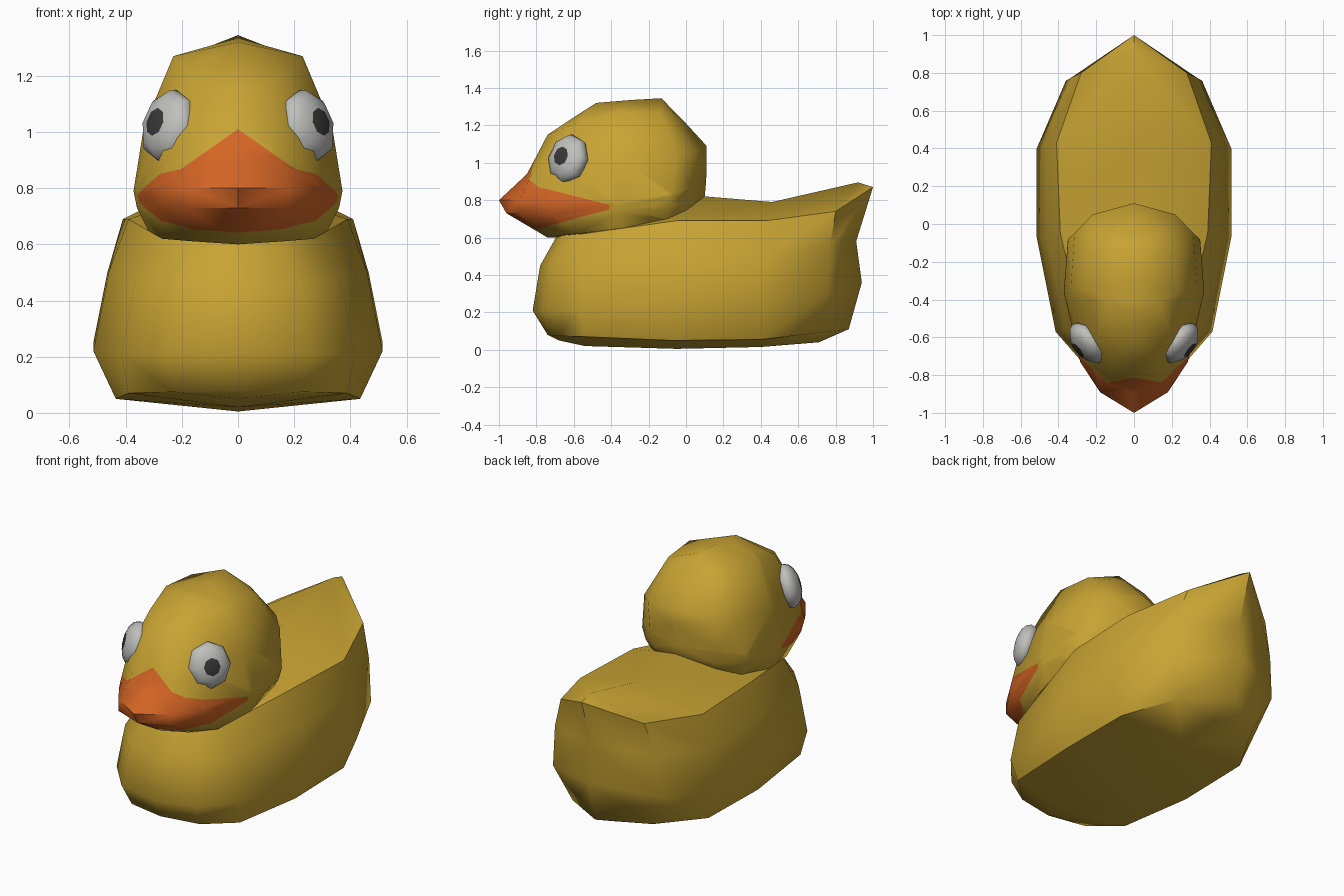
import bpy, bmesh, math
from mathutils import Matrix, Vector

if "Cube" in bpy.data.objects:
    bpy.data.objects.remove(bpy.data.objects["Cube"])


def material(name, rgb):
    m = bpy.data.materials.new(name)
    m.diffuse_color = (*rgb, 1)
    m.use_nodes = True
    m.node_tree.nodes["Principled BSDF"].inputs["Base Color"].default_value = m.diffuse_color
    return m


YELLOW = material("duck yellow", (0.58, 0.37, 0.033))
ORANGE = material("beak orange", (0.66, 0.13, 0.018))
WHITE = material("eye white", (0.52, 0.52, 0.50))
BLACK = material("pupil black", (0.04, 0.04, 0.042))


def finish(bm, name, mats, angle=50):
    bmesh.ops.recalc_face_normals(bm, faces=bm.faces[:])
    me = bpy.data.meshes.new(name)
    bm.to_mesh(me)
    bm.free()
    ob = bpy.data.objects.new(name, me)
    bpy.context.collection.objects.link(ob)
    for m in mats:
        me.materials.append(m)
    bpy.ops.object.select_all(action='DESELECT')
    ob.select_set(True)
    bpy.context.view_layer.objects.active = ob
    bpy.ops.object.shade_smooth_by_angle(angle=math.radians(angle))
    return ob


def half_loft(bottom, layers, top):
    """Skin layers running front to back on the +x side; keel and ridge lie on x = 0."""
    rows = [[(0, y, z) for y, z in bottom], *layers, [(0, y, z) for y, z in top]]
    bm = bmesh.new()
    grid = [[bm.verts.new(p) for p in row] for row in rows]
    for a, b in zip(grid, grid[1:]):
        for i in range(len(a) - 1):
            bm.faces.new((a[i], a[i + 1], b[i + 1], b[i]))
    bmesh.ops.remove_doubles(bm, verts=bm.verts[:], dist=0.0005)
    return bm


def mirror_x(bm):
    geom = bm.verts[:] + bm.edges[:] + bm.faces[:]
    bmesh.ops.mirror(bm, geom=geom, matrix=Matrix(), merge_dist=0.0005, axis='X')
    bmesh.ops.remove_doubles(bm, verts=bm.verts[:], dist=0.0005)


# Body with pointed tail
bm = half_loft(
    [(-.74, .08), (-.68, .05), (-.54, .02), (-.05, .005), (.4, .015), (.71, .04), (.87, .11)],
    [
        [(0, -.74, .08), (.23, -.69, .075), (.39, -.54, .07), (.435, -.07, .05),
         (.43, .4, .055), (.27, .7, .09), (0, .87, .11)],
        [(0, -.82, .21), (.25, -.76, .21), (.415, -.57, .21), (.515, -.07, .22),
         (.515, .4, .25), (.36, .76, .3), (0, .94, .36)],
        [(0, -.78, .45), (.22, -.72, .46), (.365, -.56, .47), (.46, -.07, .5),
         (.465, .42, .5), (.34, .77, .55), (0, .91, .58)],
        [(0, -.69, .61), (.15, -.65, .615), (.27, -.55, .62), (.39, -.05, .69),
         (.41, .43, .69), (.28, .8, .74), (0, 1.0, .87)],
    ],
    [(-.69, .61), (-.64, .62), (-.55, .64), (.1, .82), (.46, .79), (.92, .895), (1.0, .87)])
mirror_x(bm)
finish(bm, "body", [YELLOW])

# Head and beak in one skin
bm = half_loft(
    [(-.74, .60), (-.69, .60), (-.56, .61), (-.34, .64), (-.1, .68), (0, .73), (.1, .82)],
    [
        [(0, -.74, .60), (.15, -.69, .61), (.27, -.58, .62), (.32, -.34, .65),
         (.30, -.1, .69), (.2, 0, .73), (0, .1, .82)],
        [(0, -.96, .73), (.18, -.89, .73), (.275, -.71, .72), (.36, -.36, .73),
         (.335, -.09, .75), (.21, .02, .79), (0, .105, .87)],
        [(0, -1.0, .80), (.18, -.89, .80), (.285, -.73, .79), (.372, -.36, .79),
         (.35, -.08, .82), (.22, .03, .87), (0, .11, .95)],
        [(0, -.85, .94), (.13, -.82, .95), (.26, -.68, 1.0), (.335, -.34, 1.02),
         (.315, -.05, 1.04), (.22, .05, 1.06), (0, .11, 1.09)],
        [(0, -.74, 1.15), (.11, -.69, 1.17), (.19, -.57, 1.22), (.23, -.36, 1.27),
         (.215, -.14, 1.26), (.12, -.05, 1.24), (0, 0, 1.21)],
    ],
    [(-.74, 1.15), (-.62, 1.23), (-.48, 1.32), (-.3, 1.335), (-.13, 1.345), (-.07, 1.28), (0, 1.21)])
bmesh.ops.triangulate(bm, faces=bm.faces[:])
# Cut the colour border of the beak: brow slope, upper lip, lower lip, corner of the mouth
for co, no in [((0, 0, 1.01), (.7, 0, 1)), ((0, -.41, .775), (0, .25, 1)),
               ((0, -.41, .75), (0, -.27, 1)), ((0, -.41, 0), (0, 1, 0))]:
    bmesh.ops.bisect_plane(bm, geom=bm.verts[:] + bm.edges[:] + bm.faces[:],
                           plane_co=co, plane_no=Vector(no).normalized())
mirror_x(bm)
for f in bm.faces:
    x, y, z = f.calc_center_median()
    upper = max(1.01 - .7 * abs(x), .775 - .25 * (y + .41))
    lower = .75 + .27 * (y + .41)
    f.material_index = int(y < -.41 and lower < z < upper)
finish(bm, "head", [YELLOW, ORANGE])

# Eyes: flattened balls facing outward, with the pole cap as pupil
for side, label in ((1, "right"), (-1, "left")):
    bm = bmesh.new()
    bmesh.ops.create_uvsphere(bm, u_segments=8, v_segments=8, radius=1)
    for f in bm.faces:
        f.material_index = int(f.calc_center_median().z > .92)
    facing = Vector((.75 * side, -.6, .25)).to_track_quat('Z', 'Y').to_matrix().to_4x4()
    place = Matrix.Translation((.247 * side, -.63, 1.02)) @ facing
    bmesh.ops.transform(bm, verts=bm.verts[:],
                        matrix=place @ Matrix.Diagonal((.125, .135, .07, 1)))
    finish(bm, label + "_eye", [WHITE, BLACK])
